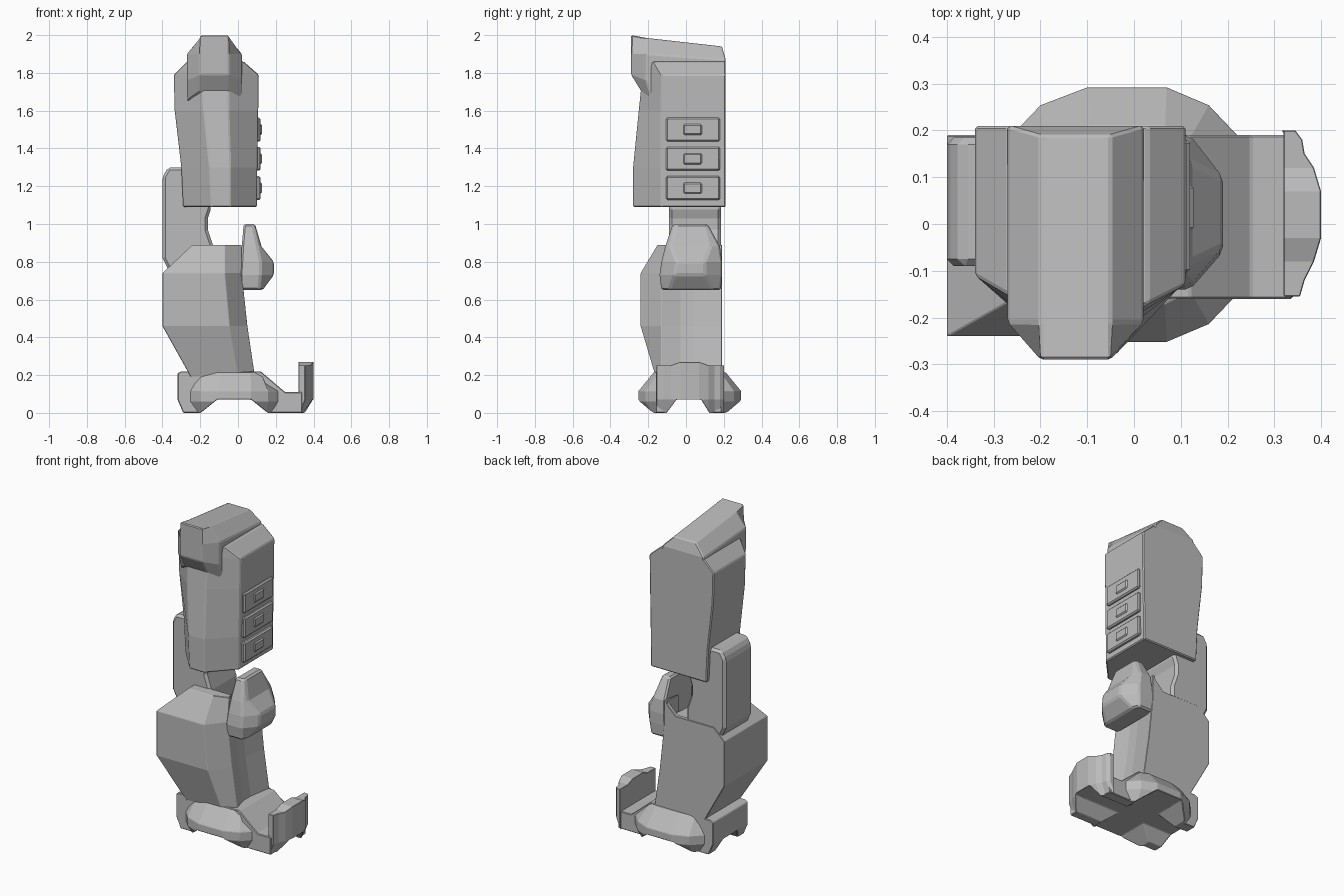
import bpy, bmesh
from mathutils import Vector

cube = bpy.data.objects.get("Cube")
if cube:
    bpy.data.objects.remove(cube, do_unlink=True)

grey = bpy.data.materials.new("plain_grey")
grey.use_nodes = True
grey.diffuse_color = (0.5, 0.5, 0.5, 1)
grey.node_tree.nodes["Principled BSDF"].inputs["Base Color"].default_value = (0.5, 0.5, 0.5, 1)


def loft(name, rings):
    """Skin a stack of equal-length rings and cap both ends."""
    bm = bmesh.new()
    loops = [[bm.verts.new(p) for p in ring] for ring in rings]
    n = len(loops[0])
    for low, high in zip(loops, loops[1:]):
        for i in range(n):
            j = (i + 1) % n
            bm.faces.new((low[i], low[j], high[j], high[i]))
    bm.faces.new(loops[0])
    bm.faces.new(loops[-1])
    bmesh.ops.remove_doubles(bm, verts=bm.verts, dist=0.0005)
    bmesh.ops.recalc_face_normals(bm, faces=bm.faces)
    mesh = bpy.data.meshes.new(name)
    bm.to_mesh(mesh)
    bm.free()
    ob = bpy.data.objects.new(name, mesh)
    bpy.context.collection.objects.link(ob)
    mesh.materials.append(grey)
    return ob


def extrude_y(name, profile, y0, y1):
    return loft(name, [[(x, y, z) for x, z in profile] for y in (y0, y1)])


def extrude_x(name, profile, x0, x1):
    return loft(name, [[(x, y, z) for y, z in profile] for x in (x0, x1)])


def apply_modifier(ob, mod):
    bpy.context.view_layer.objects.active = ob
    bpy.ops.object.modifier_apply(modifier=mod.name)


def cut(ob, cutter):
    mod = ob.modifiers.new("cut", "BOOLEAN")
    mod.operation = "DIFFERENCE"
    mod.solver = "EXACT"
    mod.object = cutter
    apply_modifier(ob, mod)


def finish(ob, width=0.006):
    """Narrow bevel on the hard edges."""
    mod = ob.modifiers.new("edge", "BEVEL")
    mod.width = width
    mod.segments = 1
    mod.limit_method = "ANGLE"
    mod.angle_limit = 0.5
    apply_modifier(ob, mod)


# Thigh: tapered block with a chamfered front and sloping shoulders
def thigh_ring(z, left, right, side, front, fl, fr):
    return [(left, 0.21, z), (right, 0.21, z), (right, side, z),
            (fr, front, z), (fl, front, z), (left, side + 0.02, z)]


thigh = loft("thigh", [
    thigh_ring(1.09, -0.29, 0.10, -0.13, -0.28, -0.14, -0.04),
    thigh_ring(1.30, -0.30, 0.102, -0.13, -0.28, -0.15, -0.04),
    thigh_ring(1.60, -0.335, 0.107, -0.13, -0.25, -0.18, -0.05),
    thigh_ring(1.79, -0.34, 0.11, -0.13, -0.23, -0.19, -0.05),
    thigh_ring(1.86, -0.27, 0.03, -0.17, -0.23, -0.19, -0.05)])
finish(thigh)


# Thigh hood: overhanging cap that falls towards the back
def hood_ring(z_front, z_side, z_back, front, side, back, left=-0.27, right=0.02):
    return [(left, back, z_back), (right, back, z_back), (right, side, z_side),
            (-0.05, front, z_front), (-0.20, front, z_front), (left, side, z_side)]


hood = loft("thigh_hood", [
    hood_ring(1.70, 1.65, 1.65, -0.235, -0.18, 0.20),
    hood_ring(1.79, 1.76, 1.76, -0.29, -0.21, 0.21),
    hood_ring(1.90, 1.90, 1.87, -0.29, -0.21, 0.21),
    hood_ring(2.0, 1.985, 1.94, -0.29, -0.21, 0.19, -0.20, -0.05)])
finish(hood)

# Side panels with small raised centres
for i in range(3):
    z = 1.19 + 0.155 * i
    for name, y0, y1, h, x1 in (("side_panel", -0.105, 0.18, 0.063, 0.12),
                                ("side_panel_nub", -0.015, 0.085, 0.03, 0.127)):
        panel = extrude_x(f"{name}_{i + 1}", [(y0, z - h), (y1, z - h), (y1, z + h), (y0, z + h)],
                          0.09, x1)
        finish(panel, 0.008)

# Knee link: flat-sided arm joining thigh and calf
link = extrude_y("knee_link", [
    (-0.36, 0.74), (-0.40, 0.82), (-0.40, 1.25), (-0.37, 1.30), (-0.28, 1.30), (-0.20, 1.20),
    (-0.14, 1.09), (-0.16, 1.03), (-0.16, 0.97), (-0.13, 0.88), (-0.13, 0.74)], -0.09, 0.185)
finish(link, 0.015)


# Calf: bulging faceted block with a shallow trough on its left side
def calf_ring(z, left, fr, right, front, side):
    return [(left, 0.19, z), (right, 0.19, z), (right - 0.025, 0.04, z), (right - 0.025, -0.03, z),
            (right, side, z), (fr, front, z), (left, front, z)]


calf = loft("calf", [
    calf_ring(0.19, -0.25, 0.0, 0.09, -0.16, -0.13),
    calf_ring(0.46, -0.40, -0.045, 0.05, -0.24, -0.13),
    calf_ring(0.74, -0.40, -0.07, 0.02, -0.24, -0.13),
    calf_ring(0.89, -0.24, -0.07, 0.02, -0.15, -0.12)])
socket = extrude_y("socket_cutter", [(-0.45, 0.78), (0.0, 0.78), (0.0, 1.0), (-0.45, 1.0)], -0.08, 0.165)
back_dip = extrude_y("dip_cutter", [(-0.45, 0.81), (-0.06, 0.81), (0.0, 0.87), (0.0, 1.0), (-0.45, 1.0)],
                     0.1, 0.3)
for cutter in (socket, back_dip):
    cut(calf, cutter)
    bpy.data.objects.remove(cutter, do_unlink=True)
finish(calf)


# Knee guard: domed pad on the left of the calf
def guard_ring(z, x0, x1, x2, ya, yb, yc, yd):
    return [(x0, ya, z), (x1, ya, z), (x2, yb, z), (x2, yc, z), (x1, yd, z), (x0, yd, z)]


guard = loft("knee_guard", [
    guard_ring(0.65, 0.01, 0.115, 0.13, -0.13, -0.09, 0.14, 0.185),
    guard_ring(0.73, 0.01, 0.12, 0.19, -0.14, -0.06, 0.10, 0.19),
    guard_ring(0.80, 0.015, 0.12, 0.19, -0.13, -0.05, 0.10, 0.19),
    guard_ring(0.88, 0.02, 0.105, 0.125, -0.11, -0.08, 0.13, 0.18),
    guard_ring(1.0, 0.03, 0.08, 0.09, -0.07, -0.05, 0.10, 0.115)])
finish(guard, 0.01)

# Foot: central block with a toe ramp, and a wide faceted skirt
block = extrude_y("foot_block", [
    (-0.29, 0.0), (-0.32, 0.07), (-0.32, 0.21), (-0.30, 0.22), (0.12, 0.22), (0.25, 0.11),
    (0.34, 0.11), (0.34, 0.0)], -0.16, 0.19)

half = [(-0.28, 0.55), (-0.20, 0.86), (-0.10, 1.0), (0.07, 1.0), (0.16, 0.86), (0.24, 0.55)]


def skirt_ring(z, reach, x_scale, x_max):
    front = [(x, 0.02 - reach * s) for x, s in half]
    back = [(x, 0.02 + reach * s) for x, s in reversed(half)]
    return [(min(x * x_scale, x_max), y, z) for x, y in front + back]


skirt = loft("foot_skirt", [
    skirt_ring(0.0, 0.23, 0.95, 1), skirt_ring(0.06, 0.272, 1, 1),
    skirt_ring(0.115, 0.272, 1, 1), skirt_ring(0.215, 0.19, 0.95, 0.12)])

# Toe guard: upright plate, bowed outwards
outline = [(-0.155, 0.355), (-0.12, 0.365), (-0.08, 0.385), (-0.03, 0.40), (0.07, 0.40),
           (0.12, 0.385), (0.15, 0.365), (0.18, 0.36), (0.20, 0.345)]
toe = loft("toe_guard", [
    [(0.32, y, 0.0), (x - 0.03, y, 0.0), (x, y, 0.07), (x, y, top), (0.32, y, top)]
    for y, x in outline for top in [0.27 if abs(y - 0.02) < 0.08 else 0.252]])

# Crossing arches underneath leave four corner pads
arches = [
    extrude_y("arch_cutter_y", [(-0.21, -0.01), (-0.11, 0.07), (0.07, 0.07), (0.17, -0.01)], -0.5, 0.5),
    extrude_x("arch_cutter_x", [(-0.11, -0.01), (-0.05, 0.07), (0.08, 0.07), (0.13, -0.01)], -0.5, 0.5)]
for part in (block, skirt, toe):
    for arch in arches:
        cut(part, arch)
    finish(part, 0.004)
for arch in arches:
    bpy.data.objects.remove(arch, do_unlink=True)
